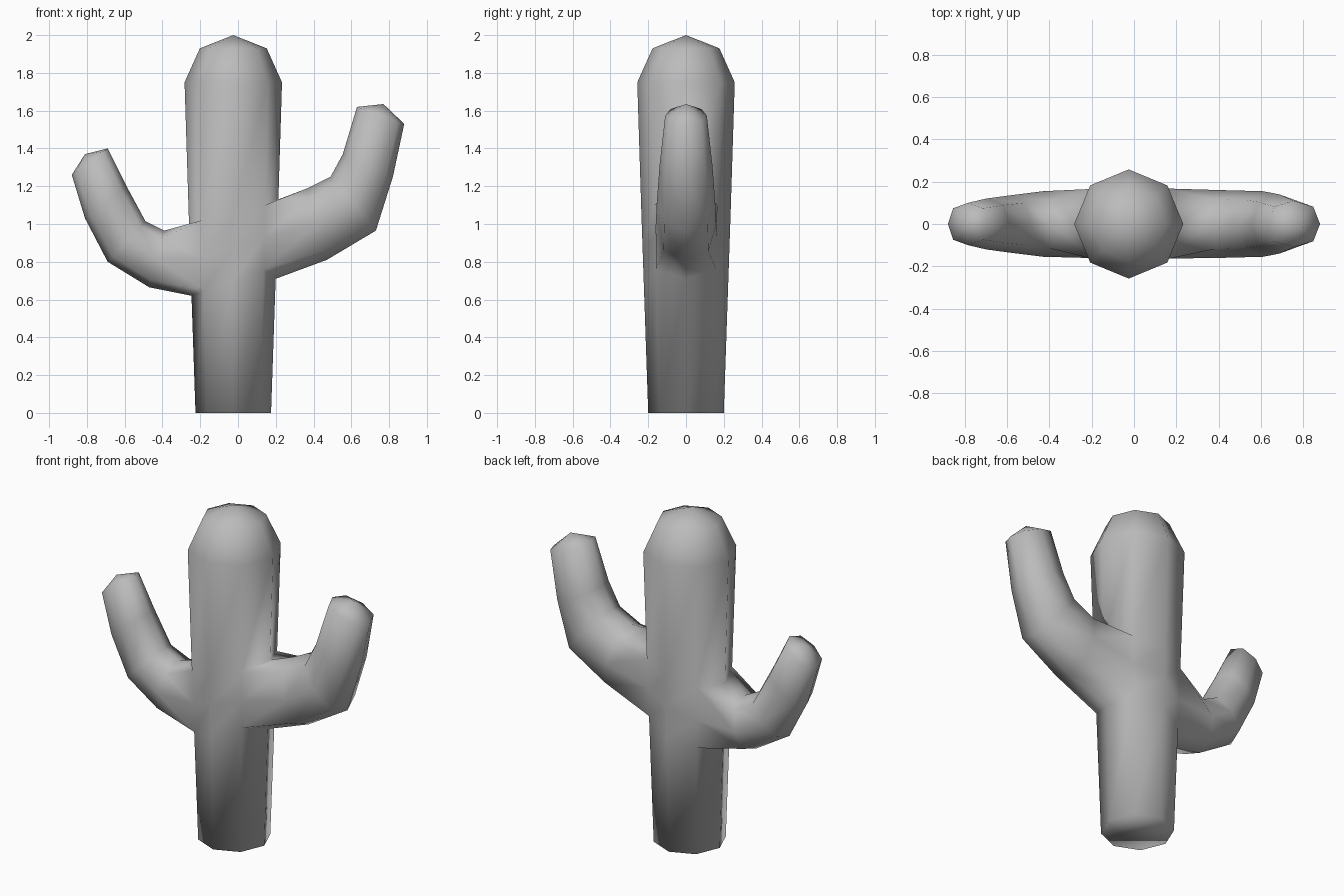
import bpy, bmesh
from math import cos, sin, pi

if "Cube" in bpy.data.objects:
    bpy.data.objects.remove(bpy.data.objects["Cube"])

SIDES = 8
CENTRE_X = -0.025
bm = bmesh.new()


def trunk_ring(heights, radius=None):
    """Octagon around the trunk; heights run from +x round to -x, mirrored in y."""
    ring = []
    for i in range(SIDES):
        z = heights[min(i, SIDES - i)]
        r = radius or 0.2 + 0.06 * z / 1.75
        a = 2 * pi * i / SIDES
        ring.append(bm.verts.new((CENTRE_X + r * cos(a), r * sin(a), z)))
    return ring


def bridge(a, b, skip=()):
    """Join two rings with quads."""
    n = len(a)
    for i in range(n):
        if i not in skip:
            j = (i + 1) % n
            bm.faces.new((a[i], a[j], b[j], b[i]))


def cap(ring, tip):
    apex = bm.verts.new(tip)
    for i in range(len(ring)):
        bm.faces.new((ring[i], ring[(i + 1) % len(ring)], apex))


def arm(border, sections, tip):
    """Grow an arm out of a trunk opening; a section is top x, z, bottom x, z, half width."""
    previous = border
    for tx, tz, bx, bz, width in sections:
        ring = []
        for i in range(SIDES):
            a = 2 * pi * i / SIDES
            up, side = cos(a), sin(a)
            if i % 2:
                up, side = up * 1.05, side * 1.05
            x = (tx + bx) / 2 + up * (tx - bx) / 2
            z = (tz + bz) / 2 + up * (tz - bz) / 2
            ring.append(bm.verts.new((x, side * width, z)))
        bridge(previous, ring)
        previous = ring
    cap(previous, tip)


# Trunk, with the two openings left free on the middle rows
base = trunk_ring([0] * 5)
low = trunk_ring([0.71, 0.76, 0.70, 0.65, 0.62])
mid = trunk_ring([0.93, 0.93, 0.88, 0.82, 0.81])
high = trunk_ring([1.13, 1.10, 1.05, 1.02, 1.0])
shoulder = trunk_ring([1.75] * 5, 0.258)
crown = trunk_ring([1.93] * 5, 0.177)
bm.faces.new(base[::-1])
bridge(base, low)
openings = (0, 7, 3, 4)
bridge(low, mid, openings)
bridge(mid, high, openings)
bridge(high, shoulder)
bridge(shoulder, crown)
cap(crown, (CENTRE_X, 0, 2))

# Each opening is listed from its top, through +y, to its bottom and back
left_border = [high[0], high[1], mid[1], low[1], low[0], low[7], mid[7], high[7]]
right_border = [high[4], high[3], mid[3], low[3], low[4], low[5], mid[5], high[5]]

# Left arm, the taller one
arm(left_border,
    [(0.37, 1.19, 0.47, 0.81, 0.16),
     (0.49, 1.25, 0.73, 0.965, 0.155),
     (0.555, 1.37, 0.82, 1.25, 0.14),
     (0.63, 1.62, 0.88, 1.53, 0.11)],
    (0.77, 0, 1.635))

# Right arm, the lower one
arm(right_border,
    [(-0.39, 0.965, -0.47, 0.665, 0.155),
     (-0.49, 1.015, -0.69, 0.80, 0.135),
     (-0.59, 1.20, -0.81, 1.03, 0.12),
     (-0.69, 1.40, -0.88, 1.26, 0.10)],
    (-0.81, 0, 1.37))

bmesh.ops.recalc_face_normals(bm, faces=bm.faces)
for face in bm.faces:
    face.smooth = True

mesh = bpy.data.meshes.new("cactus")
bm.to_mesh(mesh)
bm.free()
cactus = bpy.data.objects.new("cactus", mesh)
bpy.context.collection.objects.link(cactus)

# Single plain grey
grey = bpy.data.materials.new("plain grey")
grey.use_nodes = True
colour = (0.5, 0.5, 0.5, 1)
grey.diffuse_color = colour
grey.node_tree.nodes["Principled BSDF"].inputs["Base Color"].default_value = colour
mesh.materials.append(grey)
